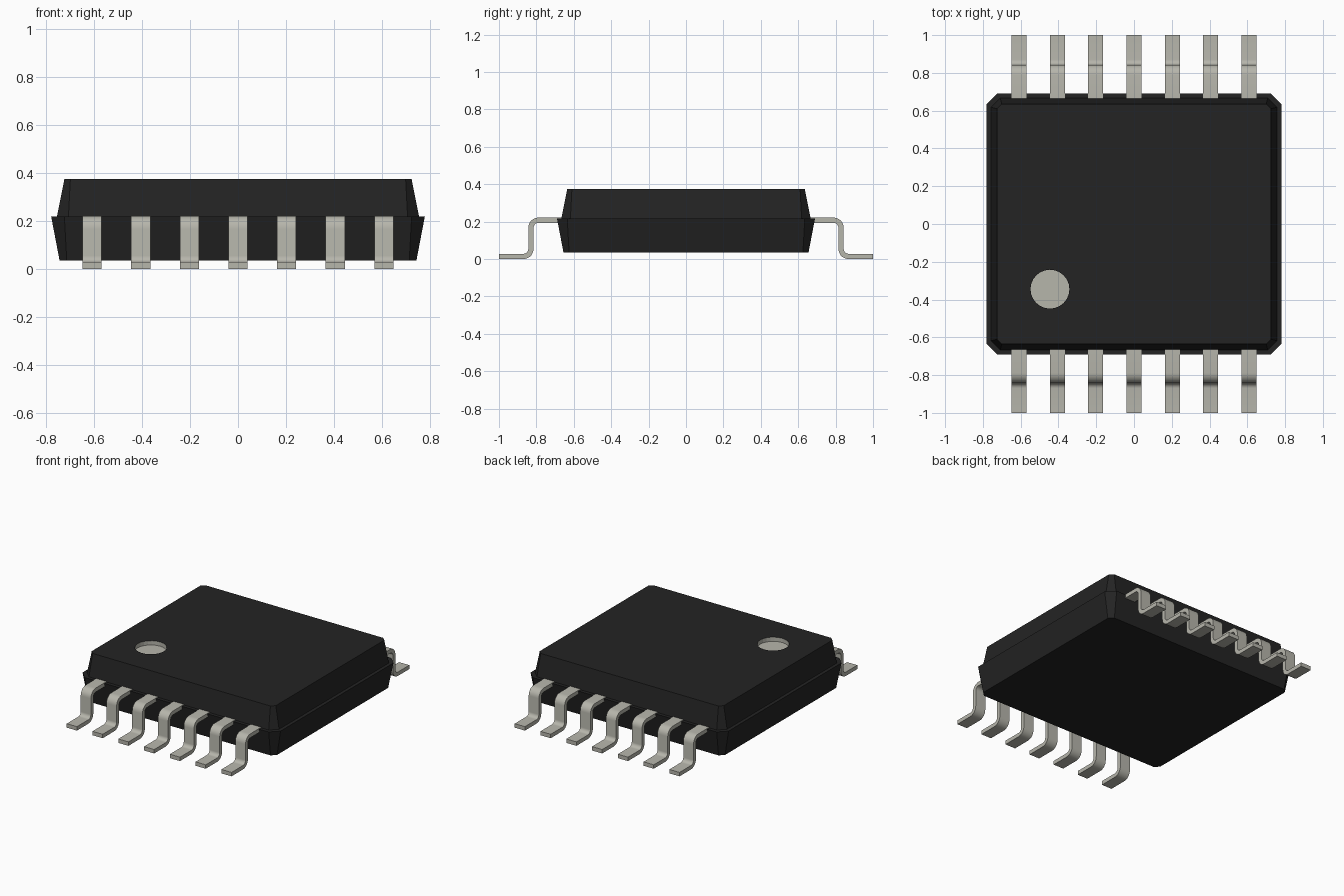
import bpy, bmesh, math
from mathutils import Vector

cube = bpy.data.objects.get("Cube")
if cube:
    bpy.data.objects.remove(cube, do_unlink=True)


def material(name, rgb):
    m = bpy.data.materials.new(name)
    m.use_nodes = True
    m.diffuse_color = (*rgb, 1)
    bsdf = m.node_tree.nodes["Principled BSDF"]
    bsdf.inputs["Base Color"].default_value = (*rgb, 1)
    bsdf.inputs["Roughness"].default_value = 0.6
    return m


BLACK = material("black plastic", (0.017, 0.017, 0.017))
METAL = material("tinned metal", (0.47, 0.465, 0.41))


def add_object(name, bm, mats, smooth=False):
    bmesh.ops.recalc_face_normals(bm, faces=bm.faces)
    mesh = bpy.data.meshes.new(name)
    bm.to_mesh(mesh)
    bm.free()
    for m in mats:
        mesh.materials.append(m)
    ob = bpy.data.objects.new(name, mesh)
    bpy.context.collection.objects.link(ob)
    if smooth:
        bpy.ops.object.select_all(action="DESELECT")
        ob.select_set(True)
        bpy.context.view_layer.objects.active = ob
        bpy.ops.object.shade_smooth_by_angle(angle=math.radians(30))
    return ob


def ring(bm, hx, hy, c, z):
    """Rectangle with chamfered corners, counter-clockwise."""
    pts = [(hx, hy - c), (hx - c, hy), (c - hx, hy), (-hx, hy - c),
           (-hx, c - hy), (c - hx, -hy), (hx - c, -hy), (hx, c - hy)]
    return [bm.verts.new((x, y, z)) for x, y in pts]


def bridge(bm, a, b, mat=0):
    n = len(a)
    for i in range(n):
        j = (i + 1) % n
        bm.faces.new((a[i], a[j], b[j], b[i])).material_index = mat


# Moulded body: stacked chamfered rings with a ledge at the parting line
bm = bmesh.new()
rings = [ring(bm, *r) for r in (
    (0.745, 0.655, 0.030, 0.035),
    (0.780, 0.690, 0.055, 0.218),
    (0.756, 0.666, 0.048, 0.218),
    (0.725, 0.635, 0.025, 0.375))]
bm.faces.new(rings[0][::-1])
for low, high in zip(rings, rings[1:]):
    bridge(bm, low, high)

# Round pin-one recess sunk into the top face
SIDES, RADIUS, DEPTH = 24, 0.103, 0.03
centre = Vector((-0.445, -0.345, 0.375))


def circle(z):
    return [bm.verts.new((centre.x + RADIUS * math.cos(math.tau * i / SIDES),
                          centre.y + RADIUS * math.sin(math.tau * i / SIDES), z))
            for i in range(SIDES)]


rim, floor = circle(0.375), circle(0.375 - DEPTH)
bridge(bm, floor, rim, 1)
bm.faces.new(floor).material_index = 1
loops = [bm.edges.get((l[i - 1], l[i])) for l in (rings[3], rim) for i in range(len(l))]
bmesh.ops.triangle_fill(bm, edges=loops, normal=(0, 0, 1), use_beauty=True)
add_object("body", bm, [BLACK, METAL])


# Gull-wing lead: side profile of outer and inner lines with rounded bends
def arc(cy, cz, r, start, end, steps=7):
    return [(cy + r * math.cos(math.radians(start + (end - start) * i / steps)),
             cz + r * math.sin(math.radians(start + (end - start) * i / steps)))
            for i in range(steps + 1)]


T, TOP, R_OUT = 0.028, 0.222, 0.055
R_IN = R_OUT - T
Y_OUT = 0.843
shoulder = (Y_OUT - R_OUT, TOP - R_OUT)
heel = (Y_OUT - T + R_OUT, R_OUT)
profile = ([(0.64, TOP)] + arc(*shoulder, R_OUT, 90, 0) + arc(*heel, R_IN, 180, 270)
           + [(1.0, T), (1.0, 0.0)]
           + arc(*heel, R_OUT, 270, 180) + arc(*shoulder, R_IN, 0, 90)
           + [(0.64, TOP - T)])

WIDTH, PITCH = 0.08, 0.203
for side, sign in (("front", -1), ("back", 1)):
    for k in range(7):
        x = (k - 3) * PITCH
        bm = bmesh.new()
        left = [bm.verts.new((x - WIDTH / 2, sign * y, z)) for y, z in profile]
        right = [bm.verts.new((x + WIDTH / 2, sign * y, z)) for y, z in profile]
        bm.faces.new(left)
        bm.faces.new(right[::-1])
        bridge(bm, left, right)
        add_object(f"{side}_lead_{k + 1}", bm, [METAL], smooth=True)
